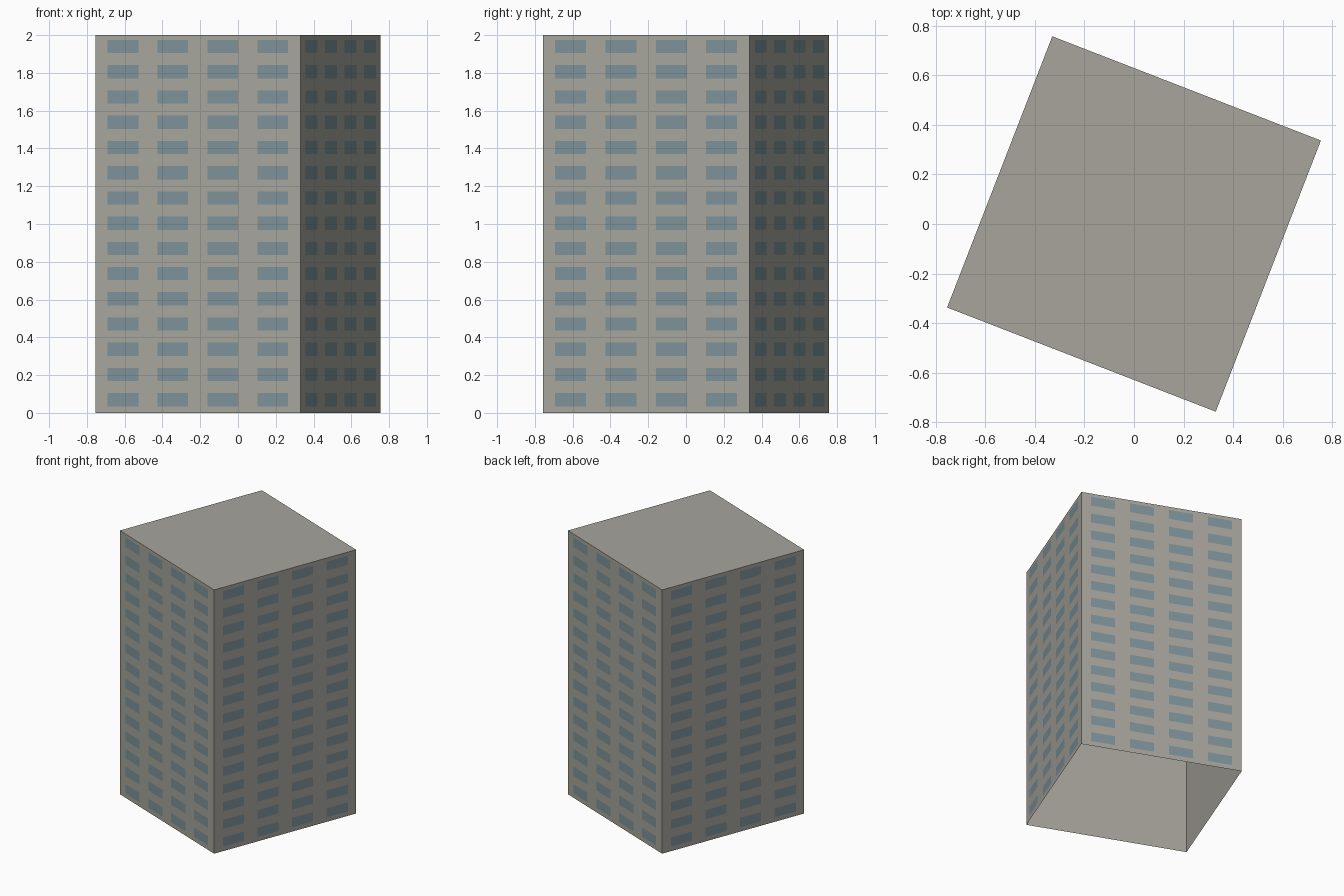
import bpy
import bmesh
from math import radians
from mathutils import Vector

if "Cube" in bpy.data.objects:
    bpy.data.objects.remove(bpy.data.objects["Cube"], do_unlink=True)

WIDTH, DEPTH, HEIGHT = 1.163, 1.174, 2.0
TURN = radians(-21.2)
FLOORS, COLUMNS = 15, 4
GAP = 0.002  # how far the window panes stand off the wall


def make_material(name, rgb):
    mat = bpy.data.materials.new(name)
    mat.use_nodes = True
    color = (*rgb, 1.0)
    mat.diffuse_color = color
    bsdf = next(n for n in mat.node_tree.nodes if n.type == "BSDF_PRINCIPLED")
    bsdf.inputs["Base Color"].default_value = color
    return mat


def make_object(name, bm, mat):
    mesh = bpy.data.meshes.new(name)
    bm.to_mesh(mesh)
    bm.free()
    mesh.materials.append(mat)
    obj = bpy.data.objects.new(name, mesh)
    obj.rotation_euler.z = TURN
    bpy.context.collection.objects.link(obj)
    return obj


concrete = make_material("warm grey concrete", (0.385, 0.378, 0.335))
glass = make_material("blue grey glass", (0.205, 0.292, 0.32))

# Tower shell: walls and flat roof, open underneath
bm = bmesh.new()
bmesh.ops.create_cube(bm, size=1.0)
bmesh.ops.scale(bm, vec=(WIDTH, DEPTH, HEIGHT), verts=bm.verts)
bmesh.ops.translate(bm, vec=(0, 0, HEIGHT / 2), verts=bm.verts)
underside = [f for f in bm.faces if f.normal.z < -0.5]
bmesh.ops.delete(bm, geom=underside, context="FACES_ONLY")
make_object("tower_shell", bm, concrete)


# Window panes: a regular grid on each wall
def add_windows(name, outward, length, distance):
    along = Vector((0, 0, 1)).cross(outward)
    bm = bmesh.new()
    for floor in range(FLOORS):
        low = 0.035 + floor * 0.1335
        high = low + 0.07
        for column in range(COLUMNS):
            start = (0.06 + column * 0.2435 - 0.5) * length
            end = start + 0.15 * length
            corners = ((start, low), (end, low), (end, high), (start, high))
            bm.faces.new([
                bm.verts.new(along * s + outward * (distance + GAP) + Vector((0, 0, z)))
                for s, z in corners
            ])
    make_object(name, bm, glass)


for sign, front_name, side_name in ((-1, "front", "right"), (1, "back", "left")):
    add_windows(front_name + "_windows", Vector((0, sign, 0)), WIDTH, DEPTH / 2)
    add_windows(side_name + "_windows", Vector((sign, 0, 0)), DEPTH, WIDTH / 2)
